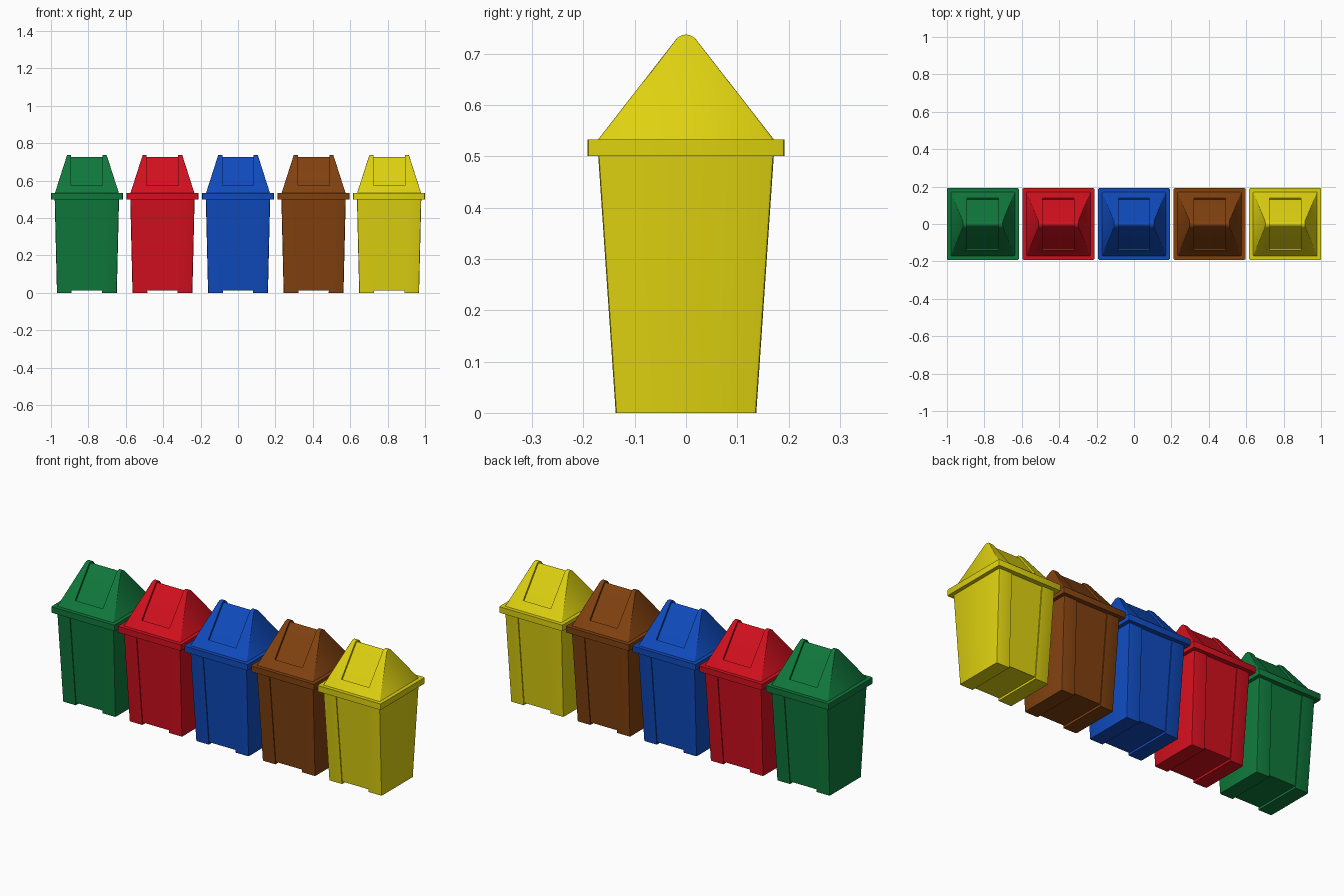
import bpy, bmesh, math

if "Cube" in bpy.data.objects:
    bpy.data.objects.remove(bpy.data.objects["Cube"])


def prism(name, profile, half_width, bevel=0.0):
    """Extrude a (y, z) profile along x; half_width(z) gives the side taper."""
    bm = bmesh.new()
    left = [bm.verts.new((-half_width(z), y, z)) for y, z in profile]
    right = [bm.verts.new((half_width(z), y, z)) for y, z in profile]
    bm.faces.new(left)
    bm.faces.new(right[::-1])
    n = len(profile)
    for i in range(n):
        j = (i + 1) % n
        bm.faces.new((left[i], right[i], right[j], left[j]))
    bmesh.ops.recalc_face_normals(bm, faces=bm.faces)
    if bevel:
        # round only the outer corners running up the sides
        side = set(left), set(right)
        top = max(z for _, z in profile)
        bot = min(z for _, z in profile)
        edges = [e for e in bm.edges
                 if any(e.verts[0] in s and e.verts[1] in s for s in side)
                 and abs(e.verts[0].co.z - e.verts[1].co.z) > 0.5 * (top - bot)]
        bmesh.ops.bevel(bm, geom=edges, offset=bevel, segments=2,
                        profile=0.5, affect='EDGES')
    me = bpy.data.meshes.new(name)
    bm.to_mesh(me)
    bm.free()
    ob = bpy.data.objects.new(name, me)
    bpy.context.collection.objects.link(ob)
    return ob


def carved(ob, cutter):
    """Return the mesh of ob minus cutter and remove both helpers."""
    mod = ob.modifiers.new("cut", 'BOOLEAN')
    mod.object, mod.operation, mod.solver = cutter, 'DIFFERENCE', 'EXACT'
    dg = bpy.context.evaluated_depsgraph_get()
    me = bpy.data.meshes.new_from_object(ob.evaluated_get(dg))
    bpy.data.objects.remove(ob)
    bpy.data.objects.remove(cutter)
    return me


# Tapered body with a recessed panel front and back, raised under the middle
def body_y(z):
    return 0.137 + 0.068 * z


def panel_y(z):
    return body_y(z) - 0.005


body = prism("body", [(-body_y(0), 0), (body_y(0), 0), (body_y(.5), .5), (-body_y(.5), .5)],
             lambda z: 0.160 + 0.024 * z, 0.006)
panel_cut = prism("panel_cutter",
                  [(-.25, .52), (-panel_y(.52), .52), (-panel_y(.012), .012),
                   (panel_y(.012), .012), (panel_y(.52), .52), (.25, .52),
                   (.25, -.05), (-.25, -.05)],
                  lambda z: 0.081 + 0.026 * z)
body_mesh = carved(body, panel_cut)

# Rim band
rim = prism("rim", [(-.192, .5), (.192, .5), (.192, .533), (-.192, .533)],
            lambda z: 0.192, 0.006)
rim_mesh = rim.data
bpy.data.objects.remove(rim)

# Roof-shaped lid with a rounded ridge and a recessed flap running over it
A = math.radians(52.1)
RIDGE_Z, R, DEPTH = 0.712, 0.025, 0.010


def arc(r, steps=10):
    angles = [A - 2 * A * i / steps for i in range(steps + 1)]
    return [(r * math.sin(a), RIDGE_Z + r * math.cos(a)) for a in angles]


lid = prism("lid", [(.171, .533)] + arc(R) + [(-.171, .533)],
            lambda z: 0.171 - 0.32 * (z - 0.533), 0.004)
py, pz = 0.138, 0.575
ny, nz = math.sin(A), math.cos(A)
iy, iz = py - DEPTH * ny, pz - DEPTH * nz
oy, oz = py + 0.1 * ny, pz + 0.1 * nz
flap_cut = prism("flap_cutter",
                 [(oy, .9), (oy, oz), (iy, iz)] + arc(R - DEPTH)
                 + [(-iy, iz), (-oy, oz), (-oy, .9)],
                 lambda z: 0.084)
lid_mesh = carved(lid, flap_cut)

# Five bins in a row, one colour each
COLOURS = {
    "green": (0.005, 0.19, 0.045, 1),
    "red": (0.65, 0.005, 0.013, 1),
    "blue": (0.005, 0.07, 0.51, 1),
    "brown": (0.22, 0.053, 0.005, 1),
    "yellow": (0.73, 0.64, 0.005, 1),
}
bpy.ops.object.select_all(action='DESELECT')
for i, (colour, rgba) in enumerate(COLOURS.items()):
    mat = bpy.data.materials.new(colour + "_plastic")
    mat.diffuse_color = rgba
    mat.use_nodes = True
    mat.node_tree.nodes["Principled BSDF"].inputs["Base Color"].default_value = mat.diffuse_color
    for part, mesh in (("body", body_mesh), ("rim", rim_mesh), ("lid", lid_mesh)):
        me = mesh.copy()
        me.materials.clear()
        me.materials.append(mat)
        ob = bpy.data.objects.new(f"{colour}_bin_{part}", me)
        ob.location.x = (i - 2) * 0.404
        bpy.context.collection.objects.link(ob)
        ob.select_set(True)
        bpy.context.view_layer.objects.active = ob
bpy.ops.object.shade_smooth_by_angle(angle=math.radians(35))
